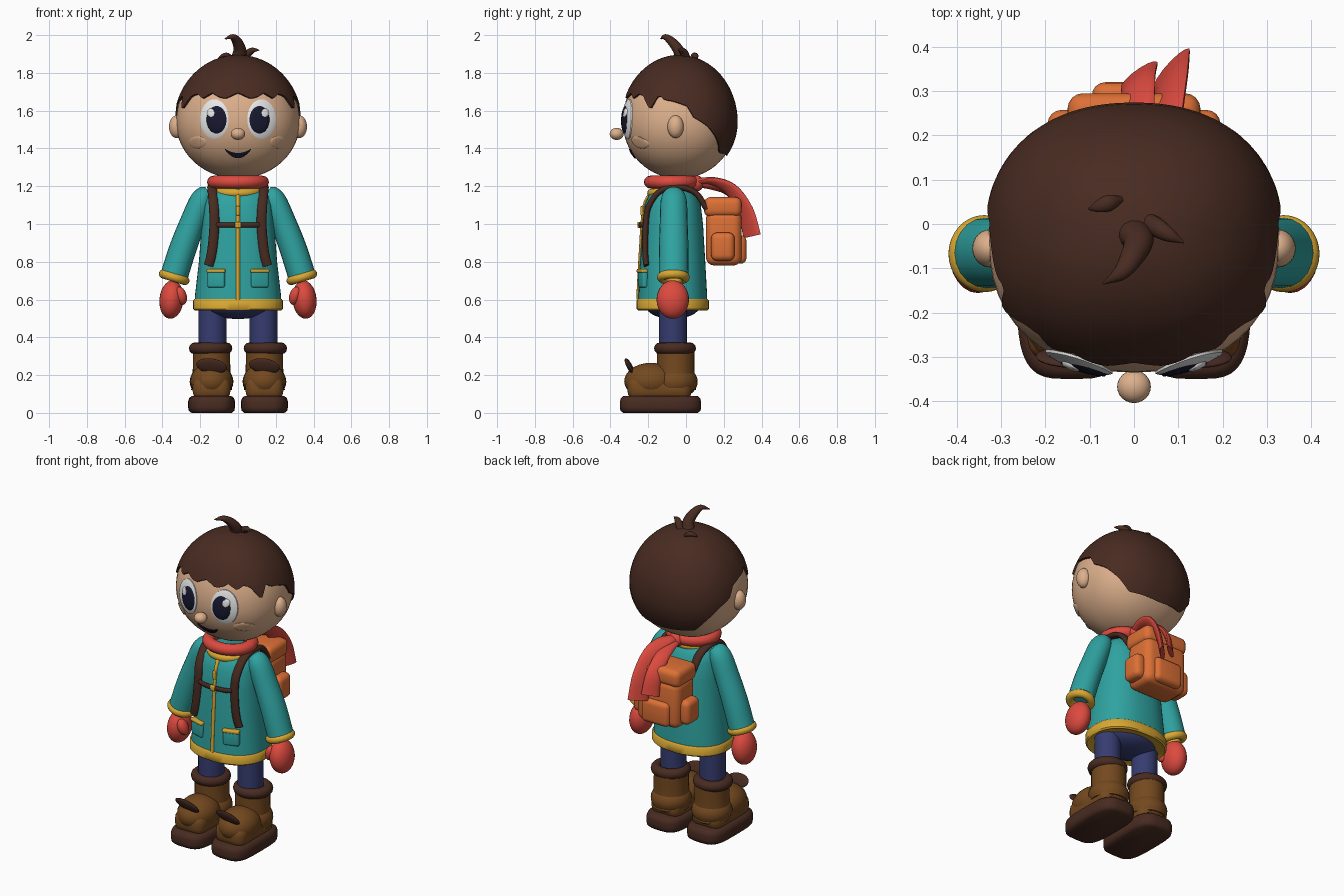
import bpy, bmesh, math
from mathutils import Vector, Euler, Matrix

if "Cube" in bpy.data.objects:
    bpy.data.objects.remove(bpy.data.objects["Cube"])


def colour(name, hexa):
    m = bpy.data.materials.new(name)
    lin = [(c / 12.92 if c < .04045 else ((c + .055) / 1.055) ** 2.4)
           for c in (int(hexa[i:i + 2], 16) / 255 for i in (0, 2, 4))]
    m.diffuse_color = (*lin, 1)
    m.use_nodes = True
    m.node_tree.nodes["Principled BSDF"].inputs["Base Color"].default_value = m.diffuse_color
    return m


TEAL, GOLD, RED = colour("teal", "2FA3A1"), colour("gold", "D9A832"), colour("red", "DC4A3F")
DARK, BROWN, SKIN = colour("dark_brown", "482B21"), colour("leather_brown", "74491F"), colour("skin", "DDB08C")
NAVY, INK = colour("navy", "363C70"), colour("ink", "17182F")
WHITE, ORANGE = colour("white", "EEEEEE"), colour("orange", "DD7036")


def finish(name, bm, mat):
    bmesh.ops.recalc_face_normals(bm, faces=bm.faces)
    me = bpy.data.meshes.new(name)
    bm.to_mesh(me)
    bm.free()
    me.materials.append(mat)
    me.shade_smooth()
    me.set_sharp_from_angle(angle=math.radians(45))
    ob = bpy.data.objects.new(name, me)
    bpy.context.collection.objects.link(ob)
    return ob


def loft(name, rows, mat, closed=True, caps=True):
    bm = bmesh.new()
    vs = [[bm.verts.new(p) for p in r] for r in rows]
    n = len(rows[0])
    for a, b in zip(vs, vs[1:]):
        for i in range(n if closed else n - 1):
            j = (i + 1) % n
            bm.faces.new((a[i], a[j], b[j], b[i]))
    if closed and caps:
        bm.faces.new(vs[0])
        bm.faces.new(vs[-1])
    return finish(name, bm, mat)


def ball(name, loc, rad, mat, rot=(0, 0, 0), seg=24):
    bm = bmesh.new()
    m = Matrix.LocRotScale(Vector(loc), Euler(rot), Vector(rad))
    bmesh.ops.create_uvsphere(bm, u_segments=seg, v_segments=seg // 2 + 2, radius=1, matrix=m)
    return finish(name, bm, mat)


def box(name, loc, size, mat, bev, rot=(0, 0, 0)):
    bm = bmesh.new()
    bmesh.ops.create_cube(bm, size=1, matrix=Matrix.LocRotScale(Vector(loc), Euler(rot), Vector(size)))
    bmesh.ops.bevel(bm, geom=bm.edges[:], offset=bev, segments=4, profile=.5, affect='EDGES')
    return finish(name, bm, mat)


def ring(name, loc, rx, ry, minor, mat, rot=(0, 0, 0), tall=1):
    m = Matrix.LocRotScale(Vector(loc), Euler(rot), None)
    rows = []
    for i in range(33):
        a = math.tau * i / 32
        rows.append([m @ Vector(((rx + minor * math.cos(b)) * math.cos(a), (ry + minor * math.cos(b)) * math.sin(a),
                                 minor * tall * math.sin(b))) for b in (math.tau * k / 12 for k in range(12))])
    return loft(name, rows, mat, caps=False)


def sweep(name, pts, sizes, mat, wdir=(1, 0, 0), sub=5, n=14):
    """Elliptical section (half width, half thickness) along a smooth path."""
    P = [Vector((*p, *s)) for p, s in zip(pts, sizes)]
    P = [2 * P[0] - P[1]] + P + [2 * P[-1] - P[-2]]
    path = []
    for i in range(1, len(P) - 2):
        a, b, c, d = P[i - 1:i + 3]
        for k in range(sub + (i == len(P) - 3)):
            t = k / sub
            path.append(.5 * (2 * b + (c - a) * t + (2 * a - 5 * b + 4 * c - d) * t * t + (3 * b - a - 3 * c + d) * t ** 3))
    rows = []
    for i, q in enumerate(path):
        tan = (Vector(path[min(i + 1, len(path) - 1)][:3]) - Vector(path[max(i - 1, 0)][:3])).normalized()
        w = Vector(wdir)
        w = (w - tan * w.dot(tan)).normalized()
        u = tan.cross(w)
        rows.append([Vector(q[:3]) + w * q[3] * math.cos(math.tau * k / n) + u * q[4] * math.sin(math.tau * k / n)
                     for k in range(n)])
    return loft(name, rows, mat)


def interp(table, x):
    for a, b in zip(table, table[1:]):
        if x <= b[0]:
            t = max(0, (x - a[0]) / (b[0] - a[0]))
            return [p + (q - p) * t for p, q in zip(a[1:], b[1:])]
    return list(table[-1][1:])


def sq(v, n):
    return math.copysign(abs(v) ** (2 / n), v)


# Head: rounder crown, flatter chin
HZ, HY, HN, UP, DOWN = 1.54, -.035, 2.25, .345, .30


def head_pt(u, e, k=1):
    r = k * math.cos(e)
    return (.328 * r * sq(math.sin(u), HN), HY - .30 * r * sq(math.cos(u), HN),
            HZ + k * (UP if e > 0 else DOWN) * math.sin(e))


def face_y(x, z):
    c = math.sqrt(max(.01, 1 - ((z - HZ) / (UP if z > HZ else DOWN)) ** 2))
    return HY - .30 * c * max(0, 1 - abs(x / (.328 * c)) ** HN) ** (1 / HN)


loft("head", [[head_pt(math.tau * i / 48, math.radians(-89.5 + 179 * j / 28)) for i in range(48)] for j in range(29)], SKIN)

# Hair cap with scalloped fringe; table is (degrees from front, edge height)
edge = [(0, 1.695), (10, 1.665), (17, 1.675), (24, 1.695), (34, 1.665), (42, 1.69), (50, 1.68), (62, 1.605),
        (70, 1.685), (76, 1.66), (86, 1.65), (96, 1.625), (102, 1.565), (116, 1.52), (130, 1.45), (142, 1.375), (180, 1.36)]
rows = [[] for _ in range(19)]
for i in range(120):
    d = 3 * i
    z = interp(edge, min(d, 360 - d))[0]
    e0 = math.asin((z - HZ) / (1.03 * (UP if z > HZ else DOWN)))
    for j in range(18):
        rows[j].append(head_pt(math.radians(d), math.radians(89.5) + (e0 - math.radians(89.5)) * j / 17, 1.03))
    rows[18].append(head_pt(math.radians(d), e0, .97))
loft("hair", rows, DARK)
sweep("hair_tuft_large", [(.0, -.02, 1.87), (.01, -.04, 1.92), (-.005, -.075, 1.965), (-.03, -.11, 1.99), (-.07, -.135, 1.98)],
      [(.04, .035), (.034, .03), (.027, .024), (.018, .015), (.002, .002)], DARK)
sweep("hair_tuft_small", [(.035, .0, 1.875), (.055, -.01, 1.905), (.08, -.025, 1.92), (.112, -.042, 1.92)],
      [(.025, .02), (.022, .02), (.016, .014), (.002, .002)], DARK, (0, 1, 0))
sweep("hair_tuft_back", [(-.03, .055, 1.875), (-.055, .048, 1.892), (-.08, .04, 1.892), (-.102, .034, 1.88)],
      [(.008, .008), (.018, .014), (.014, .01), (.002, .002)], DARK, (0, 1, 0))


def face_patch(name, cx, cz, rx, rz, height, mat):
    rows = []
    for k, h in ((1, -.008), (1, height * .6), (.9, height * .9), (.6, height), (.3, height), (.02, height)):
        rows.append([(cx + rx * k * math.cos(a), face_y(cx + rx * k * math.cos(a), cz + rz * k * math.sin(a)) - h,
                      cz + rz * k * math.sin(a)) for a in (math.tau * i / 32 for i in range(32))])
    return loft(name, rows, mat)


# Face
for s, side in ((-1, "left"), (1, "right")):
    face_patch(side + "_eye_white", s * .125, 1.555, .076, .105, .009, WHITE)
    face_patch(side + "_pupil", s * .114, 1.552, .053, .073, .014, INK)
    face_patch(side + "_eye_glint", s * .143, 1.588, .02, .024, .018, WHITE)
    face_patch(side + "_cheek", s * .215, 1.432, .046, .032, .009, SKIN)
    ball(side + "_ear", (s * .325, -.055, 1.515), (.04, .043, .06), SKIN)
ball("nose", (0, -.367, 1.477), (.038, .037, .032), SKIN)
smile = [[], [], [], []]
for i in range(17):
    t = -1 + i / 8
    x, hi, lo = .068 * t, 1.398 - .022 * (1 - t * t), 1.392 - .044 * (1 - t * t)
    for r, (z, h) in zip(smile, ((hi, -.01), (hi, .008), (lo, .008), (lo, -.01))):
        r.append((x, face_y(x, z) - h, z))
loft("mouth", smile, INK, closed=False)

# Coat: flared body, table is (height, half width, half depth)
CY, CN = -.07, 2.3
coat = [(.555, .23, .183), (.62, .228, .182), (.8, .207, .172), (1.0, .192, .16), (1.1, .183, .148),
        (1.15, .168, .128), (1.185, .13, .1), (1.205, .08, .07)]


def coat_row(z, grow=0):
    rx, ry = interp(coat, z)
    return [((rx + grow) * sq(math.cos(a), CN), CY + (ry + grow) * sq(math.sin(a), CN), z)
            for a in (math.tau * i / 48 for i in range(48))]


def coat_y(x, z):
    rx, ry = interp(coat, z)
    return CY - ry * max(0, 1 - abs(x / rx) ** CN) ** (1 / CN)


loft("coat", [coat_row(r[0]) for r in coat], TEAL)
loft("coat_hem", [[(x, y, z + dz) for x, y, z in coat_row(.57, g)] for dz, g in
                  ((-.02, -.02), (-.028, 0), (-.02, .008), (.025, .008), (.034, 0), (.034, -.02))], GOLD)
ring("coat_collar", (0, -.078, 1.172), .112, .105, .023, GOLD, (.08, 0, 0))
zs = [.6, .7, .8, .9, 1.0, 1.1, 1.16]
sweep("zipper", [(0, coat_y(0, z) - .002, z) for z in zs], [(.011, .009)] * 7, GOLD, n=8)
box("zipper_pull", (0, coat_y(0, 1.07) - .012, 1.07), (.022, .016, .05), GOLD, .006)

# Trousers
ball("trouser_seat", (0, -.07, .57), (.19, .145, .073), NAVY)

for s, side in ((-1, "left"), (1, "right")):
    # Coat pockets
    px, py = s * .115, coat_y(.115, .71)
    box(side + "_pocket", (px, py, .708), (.095, .03, .09), TEAL, .012, (0, 0, s * .3))
    box(side + "_pocket_trim", (px, py - .004, .752), (.1, .034, .02), GOLD, .007, (0, 0, s * .3))
    # Arm, cuff and mitten
    arm = [(.15, 1.165, .038), (.188, 1.13, .062), (.243, 1.0, .068), (.292, .87, .072), (.335, .735, .073)]
    sweep(side + "_sleeve", [(s * x, -.065, z) for x, z, r in arm], [(r, r + .006) for x, z, r in arm], TEAL, n=20)
    ring(side + "_cuff", (s * .338, -.067, .718), .06, .063, .024, GOLD, (0, -s * .3, 0))
    ball(side + "_mitten", (s * .352, -.07, .6), (.064, .086, .102), RED, (0, -s * .1, 0))
    ball(side + "_thumb", (s * .302, -.11, .62), (.03, .035, .05), RED, (.2, s * .3, 0))
    # Backpack strap over the shoulder
    front = [(.128, 1.09), (.125, 1.0), (.132, .9), (.142, .83), (.155, .78)]
    path = [(s * .12, .11, 1.08), (s * .13, .05, 1.165), (s * .137, -.04, 1.195), (s * .135, -.135, 1.175)]
    path += [(s * x, coat_y(x, z) - .012, z) for x, z in front]
    sweep(side + "_strap", path, [(.026, .016)] * 9, DARK)
    # Leg and boot
    X = s * .14
    sweep(side + "_leg", [(s * .135, -.07, .3), (s * .135, -.07, .42), (s * .135, -.07, .57)], [(.074, .074)] * 3, NAVY, n=24)
    ring(side + "_boot_cuff", (s * .145, -.058, .342), .084, .08, .031, DARK)
    sweep(side + "_boot_shaft", [(X, -.055, .12), (X, -.055, .22), (X, -.055, .34)], [(.108, .108), (.1, .1), (.098, .1)], BROWN, n=28)
    ball(side + "_boot_toe", (X, -.185, .168), (.114, .142, .097), BROWN)
    ball(side + "_boot_heel", (X, -.055, .165), (.116, .117, .09), BROWN)
    box(side + "_boot_foot", (X, -.14, .13), (.2, .34, .13), BROWN, .05)
    sole = []
    for z, g in ((0, -.018), (.012, -.003), (.03, 0), (.06, 0), (.078, -.005), (.09, -.02)):
        sole.append([(X + (.124 + g) * sq(math.cos(a), 3.6), -.135 + (.215 + g) * sq(math.sin(a), 3.6), z)
                     for a in (math.tau * i / 40 for i in range(40))])
    loft(side + "_boot_sole", sole, DARK)
    ball(side + "_boot_flap", (X, -.3, .248), (.082, .014, .045), DARK, (.5, .15, 0))

# Chest strap and buckle
xs = [-.125, -.07, 0, .07, .125]
sweep("chest_strap", [(x, coat_y(x, 1.0) - .012, .995) for x in xs], [(.014, .01)] * 5, DARK, (0, 0, 1))
box("chest_buckle", (0, coat_y(0, 1.0) - .018, .995), (.032, .02, .032), GOLD, .006)

# Backpack
box("backpack_body", (0, .2, .925), (.29, .19, .29), ORANGE, .045)
box("backpack_lid", (0, .195, 1.09), (.3, .2, .105), ORANGE, .035)
box("backpack_pocket", (0, .285, .865), (.19, .07, .15), ORANGE, .03)
for s, side in ((-1, "left"), (1, "right")):
    box(side + "_backpack_pocket", (s * .155, .195, .88), (.08, .125, .15), ORANGE, .032)

# Scarf wrap, knot and two tails
ring("scarf", (0, -.075, 1.222), .128, .112, .036, RED, tall=.95)
ball("scarf_knot", (.03, .058, 1.215), (.045, .035, .042), RED)
sweep("scarf_tail_long", [(.035, .05, 1.225), (.055, .14, 1.225), (.075, .24, 1.18), (.085, .315, 1.07), (.085, .35, .935)],
      [(.03, .018), (.04, .018), (.048, .017), (.055, .016), (.062, .014)], RED, (.65, .75, .1))
sweep("scarf_tail_short", [(.025, .05, 1.215), (.02, .14, 1.2), (.01, .23, 1.17), (.01, .305, 1.09), (.012, .335, .98)],
      [(.03, .018), (.036, .018), (.042, .017), (.046, .016), (.052, .014)], RED, (.8, .6, .1))
